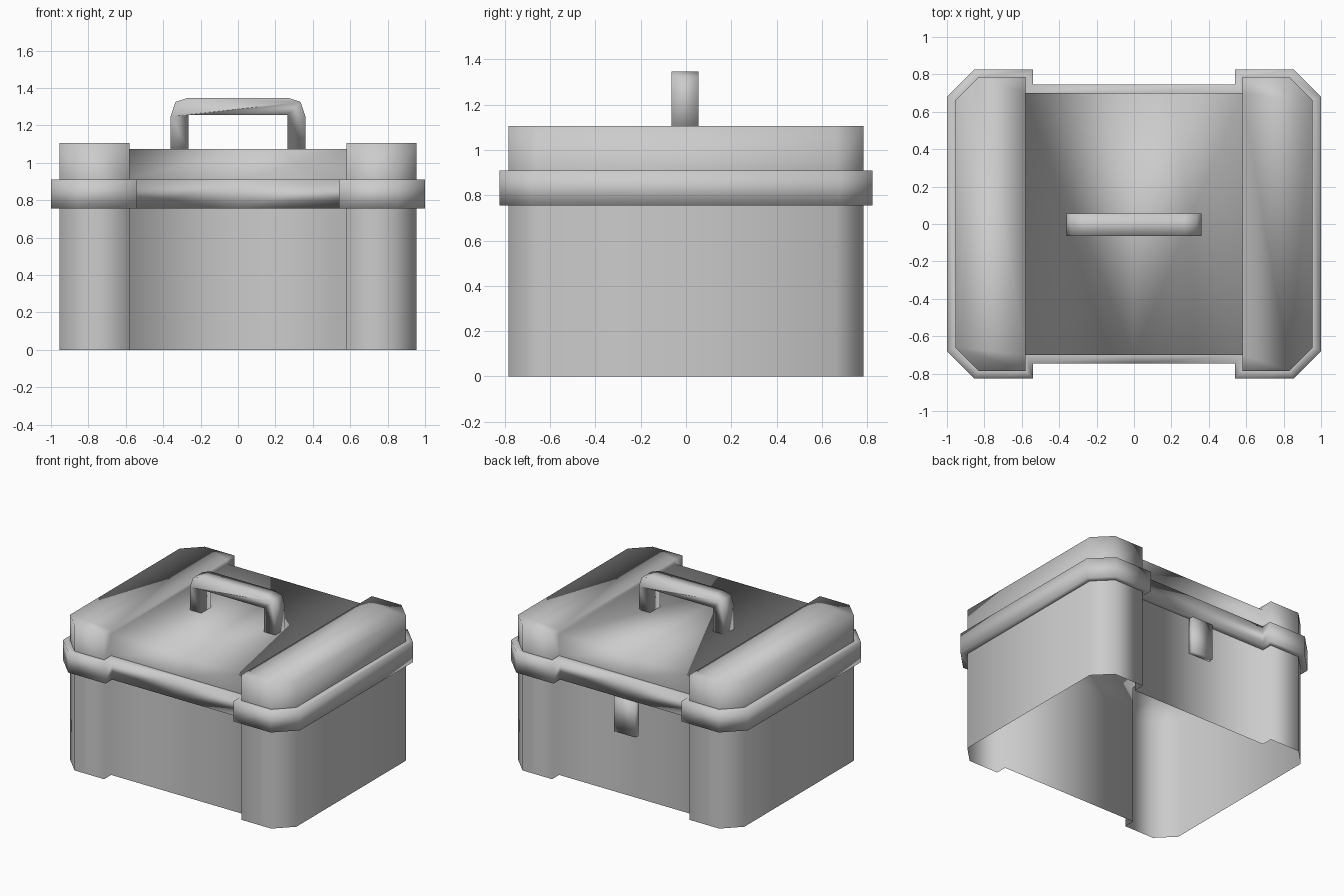
import bpy
import bmesh

cube = bpy.data.objects.get("Cube")
if cube:
    bpy.data.objects.remove(cube, do_unlink=True)

grey = bpy.data.materials.new("plain_grey")
grey.use_nodes = True
COLOUR = (0.6, 0.6, 0.6, 1)
grey.diffuse_color = COLOUR
grey.node_tree.nodes["Principled BSDF"].inputs["Base Color"].default_value = COLOUR

# One quarter of each outline, from the side to the middle of the back
WALL = [(0.955, 0.66), (0.83, 0.785), (0.58, 0.785), (0.58, 0.70), (0, 0.70)]
RIM = [(1.0, 0.68), (0.855, 0.825), (0.54, 0.825), (0.54, 0.745), (0, 0.745)]
RIM_BOTTOM, RIM_TOP = 0.755, 0.91
PANEL_TOP, WING_TOP = 1.075, 1.107


def finish(name, bm, fix_normals=True):
    bmesh.ops.remove_doubles(bm, verts=bm.verts, dist=0.0005)
    if fix_normals:
        bmesh.ops.recalc_face_normals(bm, faces=bm.faces)
    mesh = bpy.data.meshes.new(name)
    bm.to_mesh(mesh)
    bm.free()
    mesh.materials.append(grey)
    mesh.shade_smooth()
    obj = bpy.data.objects.new(name, mesh)
    bpy.context.collection.objects.link(obj)
    return obj


def full_outline(quarter):
    back = quarter + [(-x, y) for x, y in quarter[-2::-1]]
    return back + [(-x, -y) for x, y in back]


def ring(bm, points, z):
    return [bm.verts.new((x, y, z)) for x, y in points]


def bridge(bm, low, high):
    n = len(low)
    for i in range(n):
        j = (i + 1) % n
        bm.faces.new((low[i], low[j], high[j], high[i]))


def prism(name, profile, y0, y1):
    """Extrude an x-z profile along y."""
    bm = bmesh.new()
    a = [bm.verts.new((x, y0, z)) for x, z in profile]
    b = [bm.verts.new((x, y1, z)) for x, z in profile]
    bridge(bm, a, b)
    bm.faces.new(a)
    bm.faces.new(b[::-1])
    return finish(name, bm)


wall, rim = full_outline(WALL), full_outline(RIM)

# Body: thin wall, open underneath
bm = bmesh.new()
bridge(bm, ring(bm, wall, 0), ring(bm, wall, RIM_TOP))
finish("body", bm, False)

# Rim: raised band around the seam
bm = bmesh.new()
rings = [ring(bm, wall, RIM_BOTTOM), ring(bm, rim, RIM_BOTTOM),
         ring(bm, rim, RIM_TOP), ring(bm, wall, RIM_TOP)]
for low, high in zip(rings, rings[1:]):
    bridge(bm, low, high)
finish("rim", bm, False)

# Lid: sunken middle panel between two raised wings
bm = bmesh.new()
half = WALL[:-1]
wing = [(x, -y) for x, y in half[::-1]] + half
for side in (1, -1):
    points = [(side * x, y) for x, y in wing]
    low, high = ring(bm, points, RIM_TOP), ring(bm, points, WING_TOP)
    bm.faces.new(high)
    step = ring(bm, (points[0], points[-1]), PANEL_TOP)
    last = len(points) - 1
    for i in range(1, last - 1):
        bm.faces.new((low[i], low[i + 1], high[i + 1], high[i]))
    bm.faces.new((low[0], low[1], high[1], high[0], step[0]))
    bm.faces.new((low[last - 1], low[last], step[1], high[last], high[last - 1]))
    bm.faces.new((step[0], step[1], high[last], high[0]))

px, py = WALL[3]
top = ring(bm, [(-px, -py), (0, -py), (px, -py), (px, py), (0, py), (-px, py)], PANEL_TOP)
base = ring(bm, [(v.co.x, v.co.y) for v in top], RIM_TOP)
for i, j in ((0, 1), (1, 2), (3, 4), (4, 5)):
    bm.faces.new((base[i], base[j], top[j], top[i]))
for tri in ((0, 1, 5), (1, 4, 5), (1, 3, 4), (1, 2, 3)):
    bm.faces.new([top[i] for i in tri])
finish("lid", bm)

# Handle: square bar with chamfered shoulders
arch = [(0.265, 1.07), (0.36, 1.07), (0.36, 1.25), (0.335, 1.325), (0.27, 1.347)]
inner = (0.265, 1.255)
profile = arch + [(-x, z) for x, z in arch[::-1]] + [(-inner[0], inner[1]), inner]
prism("handle", profile, -0.065, 0.055)

# Latch: tab hanging below the rim at the back
prism("latch", [(-0.09, 0.48), (0.09, 0.48), (0.09, 0.76), (-0.09, 0.76)], 0.69, 0.74)
